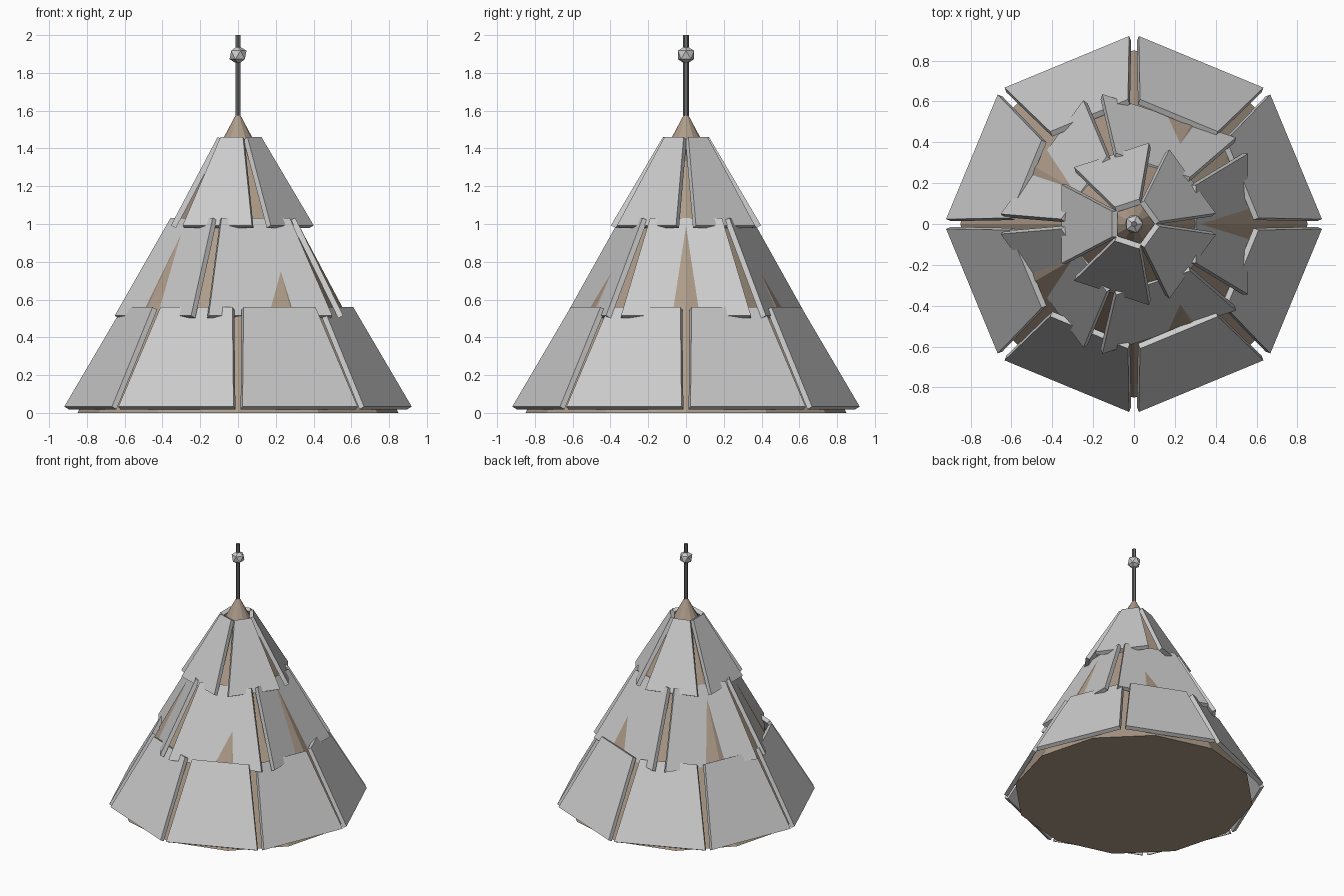
import bpy, bmesh
from math import radians
from mathutils import Vector, Matrix

if "Cube" in bpy.data.objects:
    bpy.data.objects.remove(bpy.data.objects["Cube"])


def material(name, rgb):
    m = bpy.data.materials.new(name)
    m.diffuse_color = (*rgb, 1)
    m.use_nodes = True
    m.node_tree.nodes["Principled BSDF"].inputs["Base Color"].default_value = m.diffuse_color
    return m


def finish(name, bm, mat=None):
    bmesh.ops.recalc_face_normals(bm, faces=bm.faces[:])
    me = bpy.data.meshes.new(name)
    bm.to_mesh(me)
    bm.free()
    ob = bpy.data.objects.new(name, me)
    bpy.context.collection.objects.link(ob)
    if mat:
        me.materials.append(mat)
    return ob


def cone(name, sides, r1, r2, z0, z1, mat):
    bm = bmesh.new()
    bmesh.ops.create_cone(bm, cap_ends=True, segments=sides, radius1=r1, radius2=r2,
                          depth=z1 - z0, matrix=Matrix.Translation((0, 0, (z0 + z1) / 2)))
    return finish(name, bm, mat)


def plate(name, angle, bottom, top, thick=0.03):
    """Tapered slab; bottom and top are (radius, half width, height) of the outer face."""
    (rb, wb, zb), (rt, wt, zt) = bottom, top
    normal = Vector((zt - zb, 0, rb - rt)).normalized()
    outer = [Vector(p) for p in ((rb, -wb, zb), (rb, wb, zb), (rt, wt, zt), (rt, -wt, zt))]
    bm = bmesh.new()
    o = [bm.verts.new(p) for p in outer]
    i = [bm.verts.new(p - normal * thick) for p in outer]
    bm.faces.new(o)
    bm.faces.new(i[::-1])
    for k in range(4):
        j = (k + 1) % 4
        bm.faces.new((o[k], i[k], i[j], o[j]))
    bmesh.ops.rotate(bm, verts=bm.verts[:], matrix=Matrix.Rotation(radians(angle), 3, 'Z'))
    finish(name, bm)


brown = material("brown", (0.42, 0.33, 0.25))
dark = material("dark_metal", (0.15, 0.15, 0.15))

# Twelve-sided roof core
cone("roof_core", 12, 0.85, 0, 0, 1.6, brown)

# Three tiers of slabs: name, count, first angle, bottom, top
tiers = [
    ("lower_slab", 8, 22.5, (0.859, 0.33, 0.033), (0.575, 0.206, 0.56)),
    ("middle_slab", 5, 0, (0.557, 0.344, 0.515), (0.303, 0.19, 1.033)),
    ("upper_slab", 5, 36, (0.355, 0.193, 0.993), (0.108, 0.063, 1.46)),
]
for name, count, start, bottom, top in tiers:
    for k in range(count):
        plate(f"{name}_{k + 1}", start + k * 360 / count, bottom, top)

# Spire rod and faceted ball
cone("spire_rod", 6, 0.015, 0.015, 1.5, 2.0, dark)
bm = bmesh.new()
bmesh.ops.create_icosphere(bm, subdivisions=1, radius=0.05,
                           matrix=Matrix.Translation((0, 0, 1.895)))
finish("spire_ball", bm)
